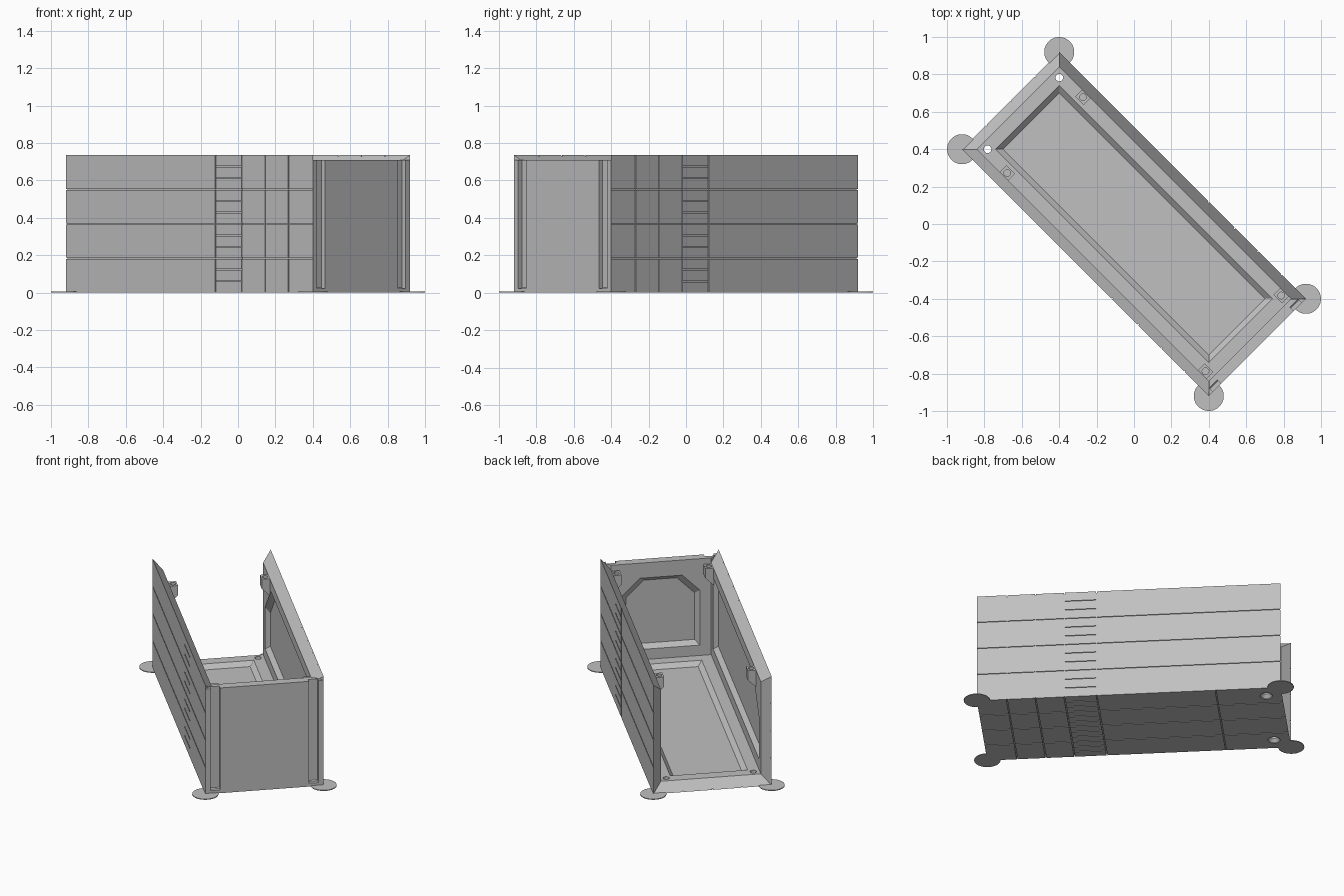
import bpy, bmesh, math
from mathutils import Vector

cube = bpy.data.objects.get("Cube")
if cube:
    bpy.data.objects.remove(cube, do_unlink=True)

HL, HW, H = 0.933, 0.3675, 0.735      # half length, half width, height
T, DEEP, RIM = 0.057, 0.028, 0.127    # wall thickness, recess depth, rim width
END_H = 0.71                          # height of the closed end
SLIT = 0.003                          # half width of engraved lines
TURN = -math.pi / 4                   # the case stands diagonally

grey = bpy.data.materials.new("plain grey")
grey.use_nodes = True
grey.diffuse_color = (0.53, 0.53, 0.53, 1)
grey.node_tree.nodes["Principled BSDF"].inputs["Base Color"].default_value = grey.diffuse_color


def rect(a0, a1, b0, b1, d):
    return [(a0, b0, d), (a1, b0, d), (a1, b1, d), (a0, b1, d)]


def ring(a, b, r, d, n=32):
    return [(a + r * math.cos(2 * math.pi * i / n), b + r * math.sin(2 * math.pi * i / n), d)
            for i in range(n)]


def box(a0, a1, b0, b1, d0, d1):
    return [rect(a0, a1, b0, b1, d0), rect(a0, a1, b0, b1, d1)]


def solid(name, lofts, place):
    """Object made of closed lofts; place maps (a, b, depth) to a position."""
    bm = bmesh.new()
    for rings in lofts:
        vs = [[bm.verts.new(place(*p)) for p in r] for r in rings]
        n = len(vs[0])
        bm.faces.new(vs[0])
        bm.faces.new(vs[-1])
        for lo, hi in zip(vs, vs[1:]):
            for i in range(n):
                bm.faces.new((lo[i], lo[(i + 1) % n], hi[(i + 1) % n], hi[i]))
    bmesh.ops.recalc_face_normals(bm, faces=bm.faces[:])
    mesh = bpy.data.meshes.new(name)
    bm.to_mesh(mesh)
    bm.free()
    mesh.materials.append(grey)
    ob = bpy.data.objects.new(name, mesh)
    ob.rotation_euler.z = TURN
    bpy.context.collection.objects.link(ob)
    return ob


def carve(ob, lofts, place):
    """Cut the lofts out of the object and keep the result."""
    cutter = solid("cutter", lofts, place)
    cutter.hide_render = True
    mod = ob.modifiers.new("carve", 'BOOLEAN')
    mod.operation, mod.solver, mod.object = 'DIFFERENCE', 'EXACT', cutter
    bpy.context.view_layer.update()
    dg = bpy.context.evaluated_depsgraph_get()
    mesh = bpy.data.meshes.new_from_object(ob.evaluated_get(dg))
    ob.modifiers.clear()
    ob.data = mesh
    bpy.data.objects.remove(cutter, do_unlink=True)


def recess(a0, a1, b0, b1, cut0=0.001, cut1=0.001):
    """Sloped pocket in the inner face; cut0 and cut1 trim its upper corners."""
    def outline(g, d):
        return [(a0 - g, b0 - g, d), (a1 + g, b0 - g, d), (a1 + g, b1 + g - cut1, d),
                (a1 + g - cut1, b1 + g, d), (a0 - g + cut0, b1 + g, d), (a0 - g, b1 + g - cut0, d)]
    return [outline(-DEEP, T - DEEP), outline(0, T), outline(0, T + 0.02)]


# Engraved lines shared by the floor and the sides
UPRIGHTS = [0.198, 0.396, 0.573, 0.749]


def rows(b0, b1):
    cuts = []
    for i in range(1, 12):
        b = b0 + (b1 - b0) * i / 12
        spans = [(UPRIGHTS[0], UPRIGHTS[1])]
        if i % 3 == 0:
            spans = [(-HL - 0.01, HL + 0.01)]
        cuts += [box(s, e, b - SLIT, b + SLIT, -0.01, 0.006) for s, e in spans]
    return cuts


def columns(places, b0, b1):
    return [box(a - SLIT, a + SLIT, b0 - 0.01, b1 + 0.01, -0.01, 0.007) for a in places]


# Floor with sloped pocket, engraved underside and two countersunk holes
def on_floor(a, b, d):
    return Vector((a, b, d))


floor = solid("floor", [[rect(-HL, HL, -HW, HW, 0),
                         rect(-HL + T, HL - T, -HW + T, HW - T, T)]], on_floor)
carve(floor, [recess(-HL + RIM, HL - RIM, -HW + RIM, HW - RIM)] + rows(-HW, HW), on_floor)
carve(floor, columns(UPRIGHTS + [-0.533], -HW, HW), on_floor)
carve(floor, [[ring(-0.836, s * 0.271, r, d) for r, d in
               ((0.038, -0.01), (0.038, 0.004), (0.02, 0.024), (0.02, 0.08))]
              for s in (-1, 1)], on_floor)

# Two mirrored sides, each with two screw posts
for s, side in ((1, "left"), (-1, "right")):
    def on_side(a, b, d, s=s):
        return Vector((a, s * (HW - d), b))

    wall = solid(side + "_side", [[rect(-HL, HL, 0, H, 0),
                                   rect(-HL + T, HL - T, T, H - T, T)]], on_side)
    carve(wall, [recess(-HL + RIM, HL - RIM, RIM, H - RIM, cut0=0.2)] + rows(0, H), on_side)
    carve(wall, columns(UPRIGHTS, 0, H), on_side)

    for u, spot in ((-0.672, "back"), (0.827, "front")):
        def upright(a, b, d, s=s):
            return Vector((a, s * b, d))

        inner, top = HW - T, H - T
        post = solid(f"{side}_{spot}_screw_post",
                     [[rect(u - 0.033, u + 0.033, inner - 0.004, inner + 0.002, top - 0.11),
                       rect(u - 0.033, u + 0.033, inner - 0.05, inner + 0.002, top - 0.065),
                       rect(u - 0.033, u + 0.033, inner - 0.05, inner + 0.002, top)]], upright)
        carve(post, [[ring(u, inner - 0.024, 0.018, top - 0.05, 20),
                      ring(u, inner - 0.024, 0.018, top + 0.02, 20)]], upright)


# Closed end with inner pocket and two outer slots
def on_end(a, b, d):
    return Vector((HL - d, a, b))


end = solid("closed_end", [[rect(-HW, HW, 0, END_H, 0),
                            rect(-HW + T, HW - T, T, END_H, T)]], on_end)
carve(end, [recess(-HW + RIM, HW - RIM, RIM, H - RIM, 0.11, 0.11)], on_end)
carve(end, [box(s * 0.305 - 0.03, s * 0.305 + 0.03, 0.022, H + 0.02, -0.01, 0.028)
            for s in (-1, 1)], on_end)

# Thin round pads under the four corners
for u, where in ((HL, "front"), (-HL, "back")):
    for v, side in ((HW, "left"), (-HW, "right")):
        solid(f"{where}_{side}_pad", [[ring(u, v, 0.08, 0, 48), ring(u, v, 0.08, 0.005, 48)]], on_floor)
